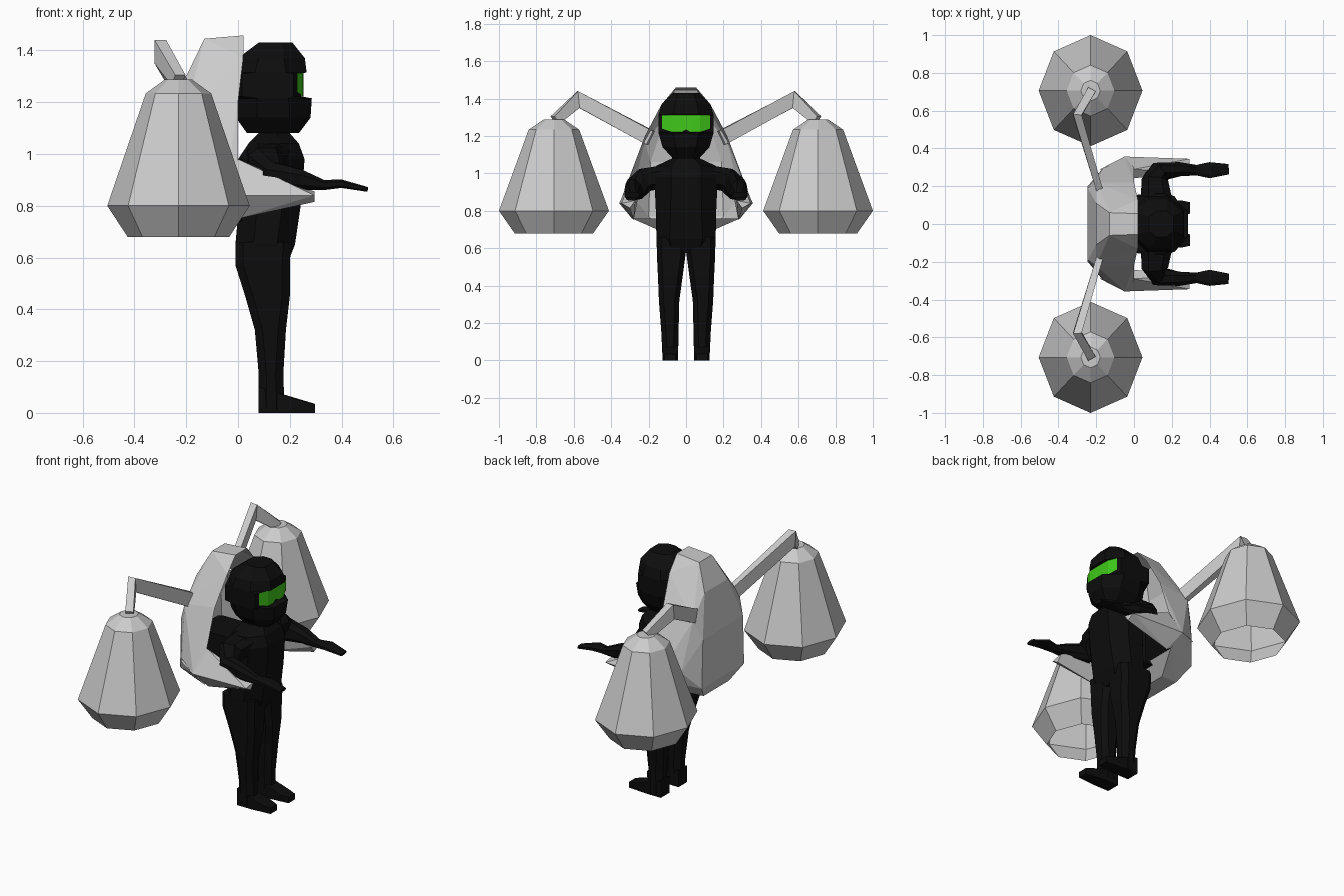
import bpy, bmesh, math
from mathutils import Vector

if "Cube" in bpy.data.objects:
    bpy.data.objects.remove(bpy.data.objects["Cube"])


def material(name, rgb):
    m = bpy.data.materials.new(name)
    m.diffuse_color = (*rgb, 1)
    m.use_nodes = True
    m.node_tree.nodes["Principled BSDF"].inputs["Base Color"].default_value = m.diffuse_color
    return m


BLACK = material("black_suit", (0.004, 0.004, 0.004))
GREEN = material("green_visor", (0.05, 0.58, 0.01))


def finish(name, bm, mat=None):
    bmesh.ops.recalc_face_normals(bm, faces=bm.faces)
    me = bpy.data.meshes.new(name)
    bm.to_mesh(me)
    bm.free()
    ob = bpy.data.objects.new(name, me)
    bpy.context.collection.objects.link(ob)
    if mat:
        me.materials.append(mat)
    return ob


def loft(name, rings, mat=None, caps=(True, True)):
    bm = bmesh.new()
    vs = [[bm.verts.new(p) for p in r] for r in rings]
    n = len(vs[0])
    for a, b in zip(vs, vs[1:]):
        for i in range(n):
            j = (i + 1) % n
            bm.faces.new((a[i], a[j], b[j], b[i]))
    if caps[0]:
        bm.faces.new(vs[0])
    if caps[1]:
        bm.faces.new(vs[-1])
    return finish(name, bm, mat)


def hull(name, pts, open_front=False):
    bm = bmesh.new()
    for p in pts:
        bm.verts.new(p)
    bmesh.ops.convex_hull(bm, input=bm.verts)
    bm.normal_update()
    if open_front:
        bmesh.ops.delete(bm, geom=[f for f in bm.faces if f.normal.x > 0.75], context='FACES')
    return finish(name, bm)


def chamfered(u0, u1, v0, v1, cu, cv):
    return [(u0 + cu, v0), (u1 - cu, v0), (u1, v0 + cv), (u1, v1 - cv),
            (u1 - cu, v1), (u0 + cu, v1), (u0, v1 - cv), (u0, v0 + cv)]


def level(z, x0, x1, y0, y1, cx=0.05, cy=0.05):
    return [(x, y, z) for x, y in chamfered(x0, x1, y0, y1, cx, cy)]


def limb(name, path, sizes, mat=None, square=False):
    """Sweep a width x height section along a path."""
    P = [Vector(p) for p in path]
    rings = []
    for i, p in enumerate(P):
        d = Vector()
        if i:
            d += (p - P[i - 1]).normalized()
        if i < len(P) - 1:
            d += (P[i + 1] - p).normalized()
        side = d.cross(Vector((0, 0, 1))).normalized()
        up = side.cross(d).normalized()
        w, h = sizes[i][0] / 2, sizes[i][1] / 2
        sec = [(-w, -h), (w, -h), (w, h), (-w, h)] if square else chamfered(-w, w, -h, h, w * .5, h * .5)
        rings.append([p + side * a + up * b for a, b in sec])
    return loft(name, rings, mat)


# Torso and collar
loft("torso", [level(z, a, b, -w, w, .07, c) for z, a, b, w, c in (
    (.575, .01, .19, .13, .06), (.65, -.01, .22, .158, .07), (.82, .005, .245, .162, .08),
    (.98, .0, .257, .17, .09), (1.04, .04, .235, .16, .08), (1.08, .08, .2, .075, .03),
    (1.12, .08, .2, .07, .03))], BLACK)

# Helmet with recessed face band
loft("helmet", [level(z, a, b, -w, w, cx, cy) for z, a, b, w, cx, cy in (
    (1.08, .035, .235, .07, .05, .03), (1.14, -.008, .28, .125, .08, .07),
    (1.215, -.015, .285, .147, .09, .08), (1.222, -.015, .245, .147, .03, .07),
    (1.31, -.015, .245, .147, .03, .07), (1.315, -.015, .265, .147, .08, .08),
    (1.37, .0, .258, .13, .08, .07), (1.43, .08, .21, .07, .04, .03))], BLACK)

# Visor
bm = bmesh.new()
cols = [(-.128, .228, 1.24), (-.075, .251, 1.222), (-.035, .252, 1.215), (0, .252, 1.235),
        (.035, .252, 1.215), (.075, .251, 1.222), (.128, .228, 1.24)]
lo = [bm.verts.new((x, y, z)) for y, x, z in cols]
hi = [bm.verts.new((x, y, 1.313)) for y, x, z in cols]
for i in range(6):
    bm.faces.new((lo[i], lo[i + 1], hi[i + 1], hi[i]))
finish("visor", bm, GREEN)

# Strut joining the torso to the pack
loft("pack_mount", [level(z, -.2, .03, -.11, .11, .02, .02) for z in (.74, .98)], BLACK)

for s, tag in ((1, "left"), (-1, "right")):
    def flip(pts):
        return [(x, y * s, z) for x, y, z in pts]

    # Leg
    loft(tag + "_leg", [flip(level(z, a, b, i, o, .03, .025)) for z, a, b, i, o in (
        (.0, .08, .18, .043, .125), (.15, .08, .175, .04, .132), (.32, .065, .185, .036, .145),
        (.45, .028, .2, .018, .15), (.57, -.01, .2, .002, .156), (.66, -.01, .205, .002, .157))], BLACK)

    # Foot
    hull(tag + "_foot", flip([(x, y, z) for y in (.043, .125) for x, z in (
        (.08, 0), (.08, .1), (.18, .06), (.18, 0), (.25, .045)) ] +
        [(.297, y, z) for y in (.055, .115) for z in (0, .035)])).data.materials.append(BLACK)

    # Arm and flat hand
    limb(tag + "_arm", flip([(.12, .11, .985), (.11, .22, .965), (.125, .275, .915), (.24, .29, .9),
                             (.33, .285, .88), (.40, .285, .885), (.5, .29, .863)]),
         [(.17, .12), (.14, .13), (.1, .12), (.075, .08), (.055, .04), (.085, .032), (.055, .018)], BLACK)

    # Side wing wrapping the waist
    hull(tag + "_wing", flip([(0, .29, .98), (-.03, .24, .95), (-.05, .357, .84), (-.18, .29, .86),
                              (0, .28, .75), (.295, .27, .855), (.295, .345, .84), (.295, .3, .815)]))

    # Bent support boom
    limb(tag + "_boom", flip([(-.185, .19, 1.19), (-.3, .575, 1.395), (-.23, .7, 1.285)]),
         [(.035, .08), (.045, .09), (.045, .05)], square=True)

    # Eight-sided bell, open underneath
    loft(tag + "_bell", [[(-.23 + r * .935 * math.cos(k * math.pi / 4),
                           s * .706 + r * math.sin(k * math.pi / 4), z) for k in range(8)]
                         for r, z in ((.21, .68), (.294, .8), (.135, 1.234), (.055, 1.288))],
         caps=(False, True))

# Faceted back pack shell, open towards the wearer
half = [(.022, .055, 1.458), (-.13, .06, 1.445), (-.2, .11, 1.3), (.02, .13, 1.37),
        (-.2, .22, 1.17), (.0, .22, 1.2), (-.245, .19, 1.06), (.0, .3, .97), (-.17, .29, .88),
        (-.245, .2, .77), (-.05, .355, .84), (-.02, .29, .76), (-.2, .12, .685), (-.1, .12, .685)]
hull("back_pack", half + [(x, -y, z) for x, y, z in half], open_front=True)
